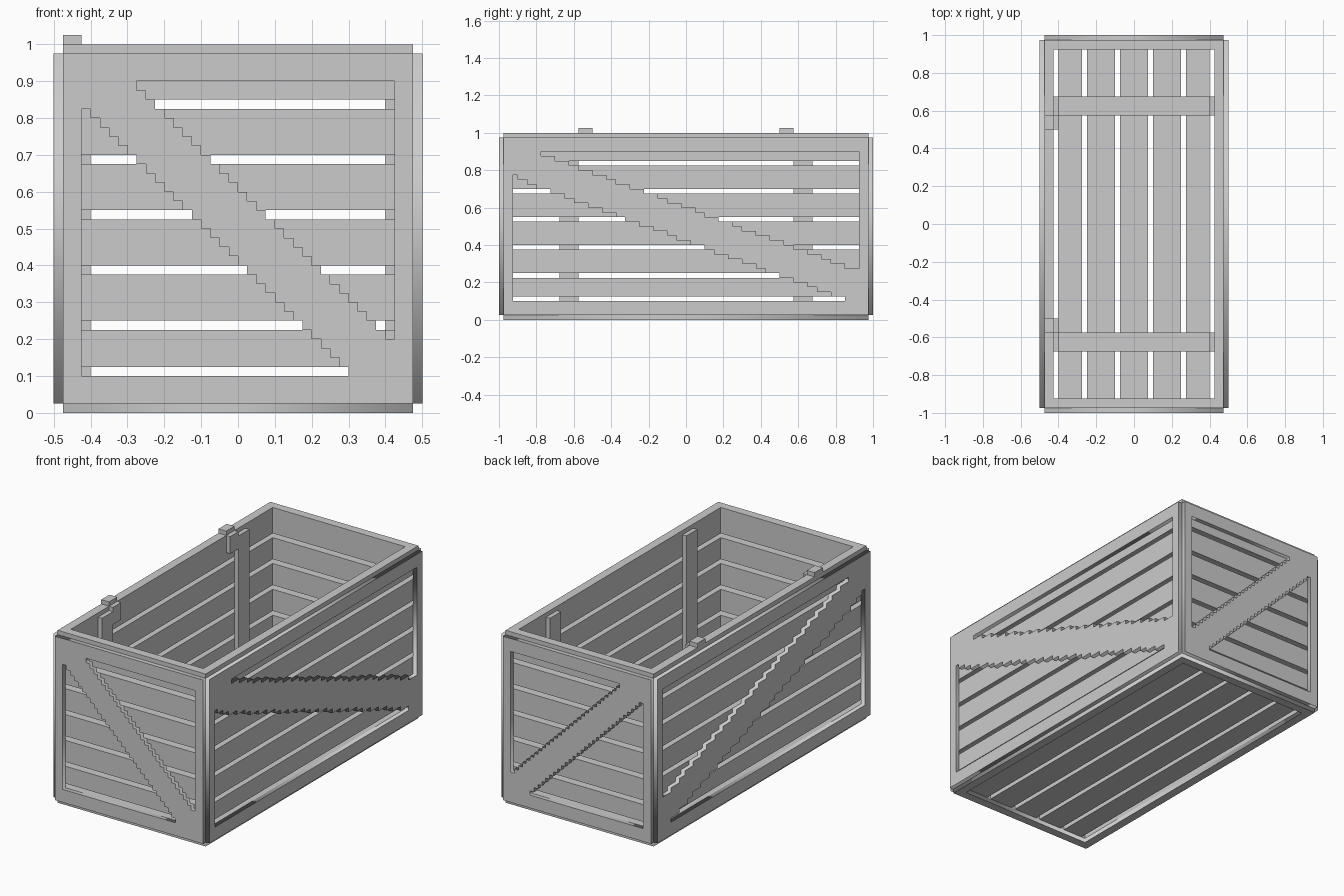
import bpy
from math import pi

if "Cube" in bpy.data.objects:
    bpy.data.objects.remove(bpy.data.objects["Cube"])

U = 0.025  # step size of the stair-stepped braces


def box(name, x0, x1, y0, y1, z0, z1):
    v = [(x, y, z) for x in (x0, x1) for y in (y0, y1) for z in (z0, z1)]
    f = [(0, 1, 3, 2), (4, 6, 7, 5), (0, 4, 5, 1), (2, 3, 7, 6), (0, 2, 6, 4), (1, 5, 7, 3)]
    me = bpy.data.meshes.new(name)
    me.from_pydata(v, [], f)
    ob = bpy.data.objects.new(name, me)
    bpy.context.collection.objects.link(ob)
    return ob


def rect(a, b, c, d):
    return [(a, c), (b, c), (b, d), (a, d)]


def panel(name, loops, loc, rot):
    """Flat board 0.025 thick; the first loop is the outline, the rest are openings."""
    cu = bpy.data.curves.new(name, 'CURVE')
    cu.dimensions = '2D'
    cu.fill_mode = 'BOTH'
    cu.extrude = U / 2
    for pts in loops:
        s = cu.splines.new('POLY')
        s.points.add(len(pts) - 1)
        for p, (x, y) in zip(s.points, pts):
            p.co = (x, y, 0, 1)
        s.use_cyclic_u = True
    tmp = bpy.data.objects.new(name + "_curve", cu)
    bpy.context.collection.objects.link(tmp)
    dg = bpy.context.evaluated_depsgraph_get()
    me = bpy.data.meshes.new_from_object(tmp.evaluated_get(dg))
    bpy.data.objects.remove(tmp)
    bpy.data.curves.remove(cu)
    ob = bpy.data.objects.new(name, me)
    ob.location, ob.rotation_euler = loc, rot
    bpy.context.collection.objects.link(ob)


def snap(v):
    return round(v / U) * U


def upper_opening(w, start, slope, rows):
    # stepped triangle above the brace
    pts = [(w, 0.9)]
    for k in range(rows):
        x = snap(start + slope * k)
        pts += [(x, 0.9 - U * k), (x, 0.9 - U * (k + 1))]
    return pts + [(w, 0.9 - U * rows)]


def lower_opening(w, start, slope, rows):
    # stepped triangle below the brace
    pts = [(-w, 0.1)]
    for k in range(rows):
        x = max(snap(start - slope * k), -w + U)
        pts += [(x, 0.1 + U * k), (x, 0.1 + U * (k + 1))]
    return pts + [(-w, 0.1 + U * rows)]


# Outer frames with diagonal braces
end_loops = [rect(-0.475, 0.475, 0.025, 0.975),
             upper_opening(0.425, -0.275, U, 28),
             lower_opening(0.425, 0.3, U, 29)]
side_loops = [rect(-0.975, 0.975, 0.025, 0.975),
              upper_opening(0.925, -0.77, 0.0675, 25),
              lower_opening(0.925, 0.845, 0.0683, 27)]
for s, e, d in ((-1, "front", "left"), (1, "back", "right")):
    panel(e + "_frame", end_loops, (0, s * 0.9875, 0), (pi / 2, 0, 0))
    panel(d + "_frame", side_loops, (s * 0.4875, 0, 0), (pi / 2, 0, pi / 2))
panel("bottom_frame", [rect(-0.475, 0.475, -0.975, 0.975),
                       rect(-0.425, 0.425, -0.925, 0.925)], (0, 0, U / 2), (0, 0, 0))

# Horizontal wall slats
levels = [(0.025, 0.1), (0.125, 0.225), (0.25, 0.375), (0.4, 0.525),
          (0.55, 0.675), (0.7, 0.825), (0.85, 1.0)]
for z0, z1 in levels:
    for s, e, d in ((-1, "front", "left"), (1, "back", "right")):
        y0, y1 = sorted((s * 0.925, s * 0.975))
        x0, x1 = sorted((s * 0.425, s * 0.475))
        box(e + "_slat", -0.475, 0.475, y0, y1, z0, z1)
        box(d + "_slat", x0, x1, -0.925, 0.925, z0, z1)

# Floor planks
for x0, x1 in ((-0.4, -0.275), (-0.25, -0.1), (-0.075, 0.075), (0.1, 0.25), (0.275, 0.4)):
    box("floor_plank", x0, x1, -0.925, 0.925, 0.025, 0.075)

# Floor battens, inner posts and hooks
for s in (-1, 1):
    y0, y1 = sorted((s * 0.575, s * 0.675))
    box("floor_batten", -0.425, 0.425, y0, y1, 0.075, 0.1)
    box("left_post", -0.425, -0.4, y0, y1, 0.1, 0.975)
    box("right_post", 0.4, 0.425, y0, y1, 0.1, 0.975)
    h0, h1 = sorted((s * 0.5, s * 0.575))
    box("hook_top", -0.475, -0.425, h0, h1, 1.0, 1.025)
    box("hook_drop", -0.425, -0.4, h0, h1, 0.9, 1.0)
